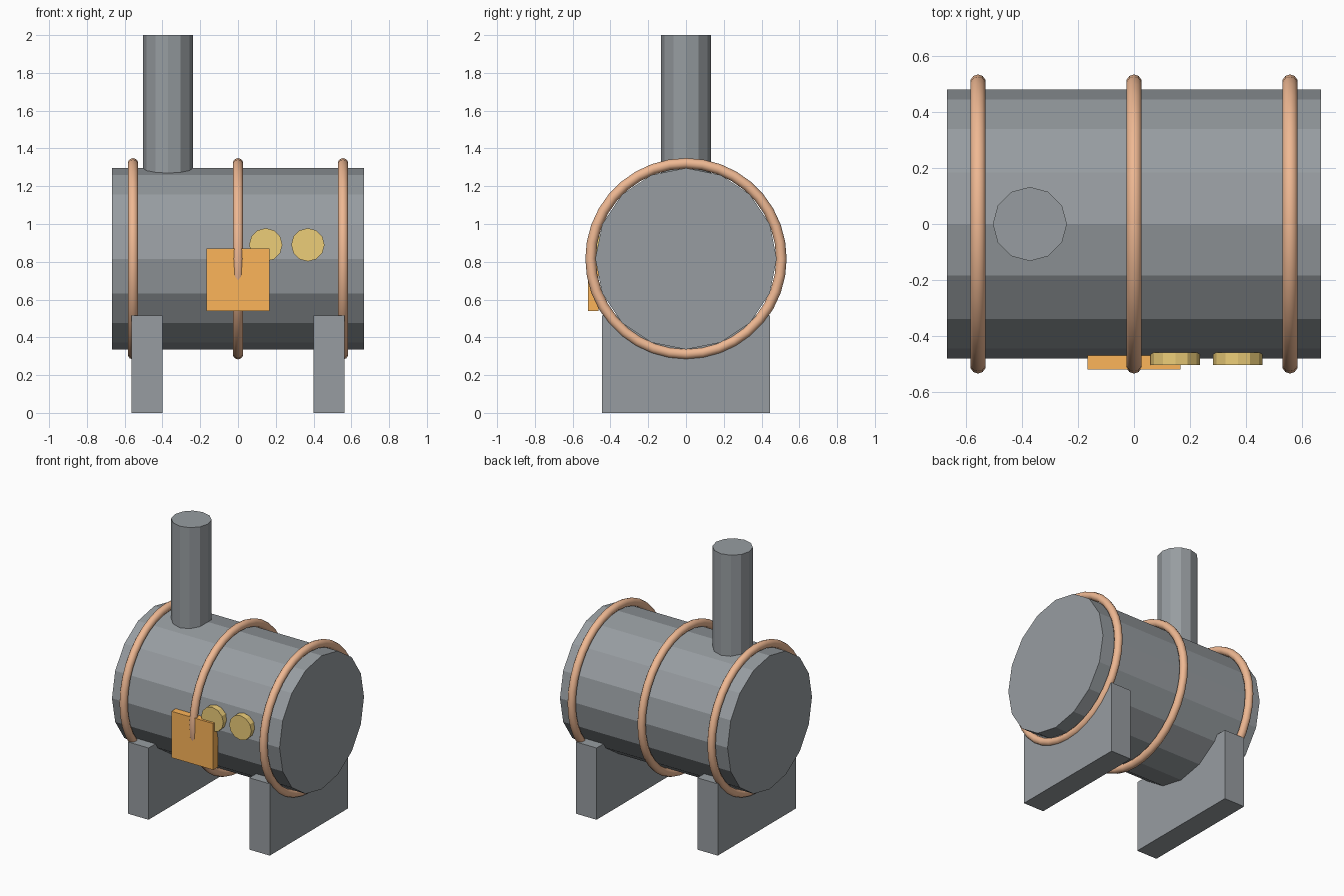
import bpy
from math import pi

if "Cube" in bpy.data.objects:
    bpy.data.objects.remove(bpy.data.objects["Cube"])


def paint(name, color):
    mat = bpy.data.materials.new(name)
    mat.diffuse_color = (*color, 1)
    mat.use_nodes = True
    mat.node_tree.nodes["Principled BSDF"].inputs["Base Color"].default_value = mat.diffuse_color
    return mat


iron = paint("iron", (0.31, 0.335, 0.355))
copper = paint("copper", (0.86, 0.48, 0.29))
orange = paint("orange", (0.98, 0.46, 0.10))
brass = paint("brass", (0.84, 0.61, 0.19))


def finish(name, mat):
    ob = bpy.context.object
    ob.name = name
    ob.data.materials.append(mat)
    return ob


def cylinder(name, loc, r, depth, sides, rot=(0, 0, 0), mat=iron):
    bpy.ops.mesh.primitive_cylinder_add(vertices=sides, radius=r, depth=depth,
                                        location=loc, rotation=rot)
    return finish(name, mat)


def box(name, loc, size, mat=iron):
    bpy.ops.mesh.primitive_cube_add(size=1, location=loc)
    bpy.context.object.scale = size
    return finish(name, mat)


AXIS_Z = 0.816  # height of the barrel axis

# Boiler barrel lying along x
cylinder("boiler_barrel", (0, 0, AXIS_Z), 0.48, 1.333, 16, (0, pi / 2, 0))

# Chimney sunk into the barrel
cylinder("chimney", (-0.371, 0, 1.61), 0.132, 0.78, 12)

# Copper bands around the barrel
for i, x in enumerate((-0.556, 0, 0.556)):
    bpy.ops.mesh.primitive_torus_add(major_radius=0.505, minor_radius=0.028,
                                     major_segments=36, minor_segments=10,
                                     location=(x, 0, AXIS_Z), rotation=(0, pi / 2, 0))
    finish(f"copper_band_{i + 1}", copper)
    bpy.ops.object.shade_smooth()

# Support feet
for side, x in (("left", -0.482), ("right", 0.482)):
    box(f"{side}_foot", (x, 0, 0.258), (0.163, 0.888, 0.516))

# Firebox door
box("firebox_door", (0, -0.491, 0.705), (0.333, 0.056, 0.333), orange)

# Brass gauges
for i, x in enumerate((0.147, 0.37)):
    cylinder(f"gauge_{i + 1}", (x, -0.48, 0.89), 0.088, 0.045, 12, (pi / 2, 0, 0), brass)
